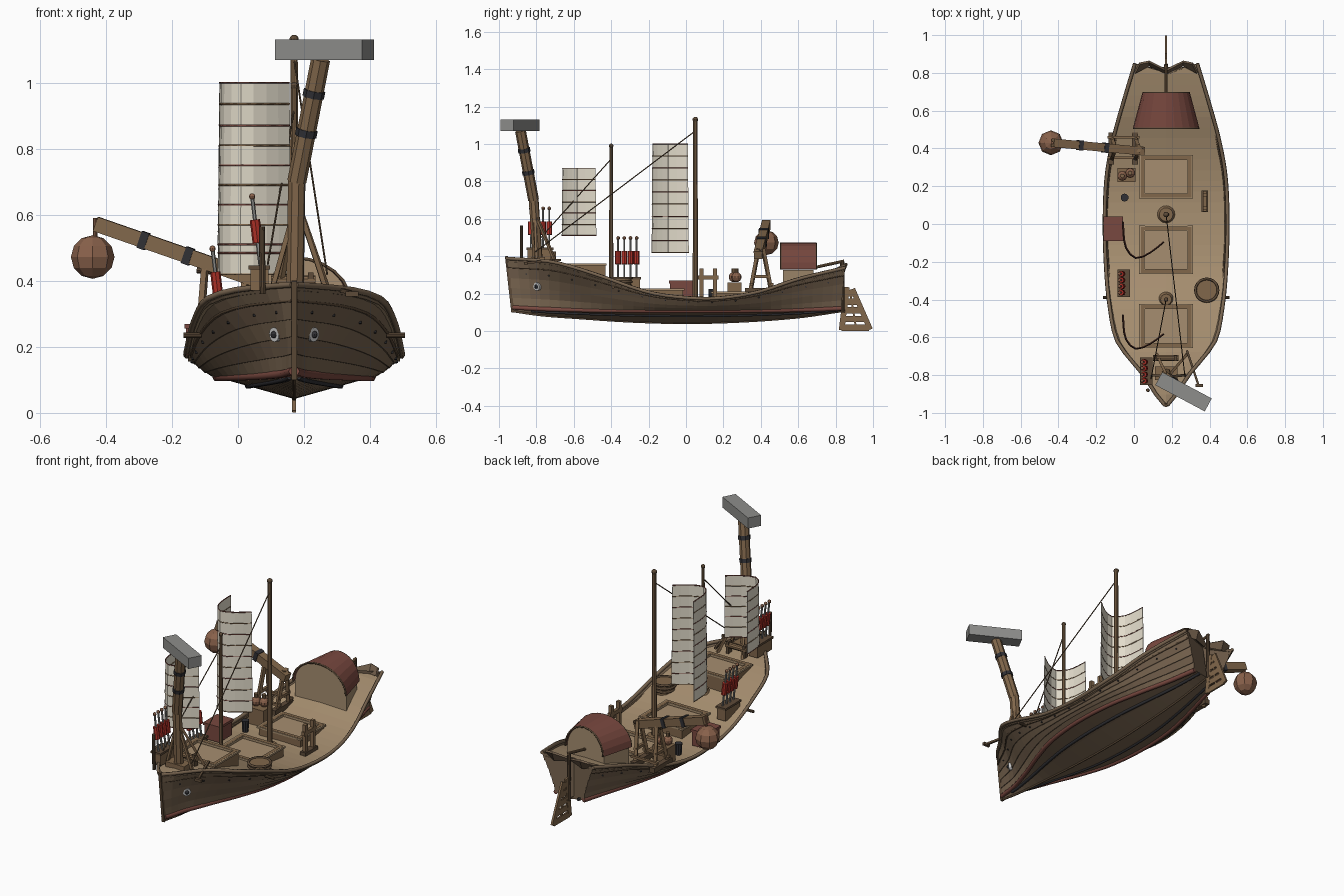
import bpy, bmesh, math
from mathutils import Vector as V

if "Cube" in bpy.data.objects:
    bpy.data.objects.remove(bpy.data.objects["Cube"])

CX = 0.17  # hull centreline
def mat(n, c):
    m = bpy.data.materials.new(n); m.diffuse_color = (*c, 1); return m
HULL = mat("hull_wood", (.19, .13, .08)); HULL2 = mat("hull_wood_dark", (.165, .112, .07))
DECK = mat("deck_wood", (.38, .27, .16)); WOOD = mat("wood", (.22, .135, .07)); DARK = mat("dark_wood", (.11, .07, .04))
RED = mat("red", (.42, .03, .02)); MAROON = mat("maroon", (.19, .065, .05)); BLACK = mat("iron", (.03, .03, .035))
SAIL = mat("sail", (.78, .73, .61)); GREY = mat("grey", (.27, .27, .26)); RUST = mat("rust", (.25, .12, .07))
WHITE = mat("white", (.8, .8, .78))

def curve_at(tab, y):
    """Smooth lookup in a list of (y, value)."""
    y = max(tab[0][0], min(tab[-1][0], y))
    i = max(k for k in range(len(tab) - 1) if tab[k][0] <= y)
    s = lambda k: (tab[min(k+1, len(tab)-1)][1] - tab[max(k-1, 0)][1]) / (tab[min(k+1, len(tab)-1)][0] - tab[max(k-1, 0)][0])
    (a, p), (b, q) = tab[i], tab[i+1]; h = b - a; t = (y - a) / h
    return (2*t**3-3*t*t+1)*p + (t**3-2*t*t+t)*h*s(i) + (3*t*t-2*t**3)*q + (t**3-t*t)*h*s(i+1)

def mesh(name, verts, faces, mats, idx=None):
    me = bpy.data.meshes.new(name); me.from_pydata([tuple(v) for v in verts], [], faces)
    for m in mats: me.materials.append(m)
    if idx: me.polygons.foreach_set("material_index", idx)
    bm = bmesh.new(); bm.from_mesh(me); bmesh.ops.recalc_face_normals(bm, faces=bm.faces); bm.to_mesh(me); bm.free()
    o = bpy.data.objects.new(name, me); bpy.context.collection.objects.link(o); return o

def prim(name, m, fn, **kw):
    bm = bmesh.new(); fn(bm, **kw); me = bpy.data.meshes.new(name); bm.to_mesh(me); bm.free()
    me.materials.append(m); o = bpy.data.objects.new(name, me); bpy.context.collection.objects.link(o); return o

def thicken(o, t):
    s = o.modifiers.new("thick", 'SOLIDIFY'); s.thickness, s.offset = t, 0

def box(name, c, s, m, rz=0):
    o = prim(name, m, bmesh.ops.create_cube, size=1)
    o.location, o.scale, o.rotation_euler = c, s, (0, 0, rz); return o

def aim(o, a, b):
    o.location = (a + b) / 2; o.rotation_mode = 'QUATERNION'
    o.rotation_quaternion = (b - a).to_track_quat('Z', 'Y'); return o

def beam(name, a, b, w, m=WOOD, d=None):
    a, b = V(a), V(b); o = prim(name, m, bmesh.ops.create_cube, size=1)
    o.scale = (w, d or w, (b - a).length); return aim(o, a, b)

def rod(name, a, b, r, m=WOOD, r2=None, n=10):
    a, b = V(a), V(b)
    return aim(prim(name, m, bmesh.ops.create_cone, cap_ends=True, segments=n, radius1=r, radius2=r if r2 is None else r2, depth=(b-a).length), a, b)

def ball(name, c, r, m, u=10, v=7):
    o = prim(name, m, bmesh.ops.create_uvsphere, u_segments=u, v_segments=v, radius=r); o.location = c; return o

def tube(name, pts, r, m, cyclic=False):
    cu = bpy.data.curves.new(name, 'CURVE'); cu.dimensions = '3D'; cu.bevel_depth = r; cu.bevel_resolution = 1
    sp = cu.splines.new('POLY'); sp.points.add(len(pts) - 1); sp.use_cyclic_u = cyclic; cu.use_fill_caps = True
    for p, q in zip(sp.points, pts): p.co = (*q, 1)
    cu.materials.append(m); o = bpy.data.objects.new(name, cu); bpy.context.collection.objects.link(o)
    bpy.ops.object.select_all(action='DESELECT'); o.select_set(True); bpy.context.view_layer.objects.active = o
    bpy.ops.object.convert(target='MESH'); return o

# ---- hull lines
SHEER = [(-.96, .388), (-.73, .372), (-.6, .34), (-.46, .295), (-.2, .207), (0, .178), (.18, .176), (.39, .21), (.6, .278), (.85, .338)]
HALF = [(-.96, .006), (-.9, .055), (-.8, .12), (-.73, .178), (-.62, .26), (-.45, .298), (-.25, .318), (0, .326), (.25, .316), (.45, .28), (.65, .225), (.85, .165)]
KEEL = [(-.96, .105), (-.8, .085), (-.6, .07), (-.3, .05), (0, .042), (.3, .05), (.6, .072), (.85, .105)]
CHINE = [(-.96, .004), (-.9, .015), (-.8, .03), (-.62, .085), (-.45, .15), (-.25, .21), (0, .235), (.25, .22), (.45, .18), (.65, .13), (.85, .09)]
sheer = lambda y: curve_at(SHEER, y)
deck = lambda y: sheer(y) - .018
def skin(y, t, side=1, out=0):
    """Hull surface point: t<0 keel to chine, 0..1 chine to gunwale; hollow at the bow, full amidships."""
    k, c, w, g = (curve_at(T, y) for T in (KEEL, CHINE, HALF, SHEER))
    cz = max(k + .015, .108 + .02 * abs(y) ** 3)
    if t < 0: x, z = c * (1 + t), cz + t * (cz - k)
    else: x, z = c + (w - c) * t ** (.65 + (1.9 if y < 0 else .9) * y * y), cz + (g - cz) * t
    rake = (.035 * max(0, (-y - .7) / .26) - .02 * max(0, (y - .6) / .25)) * (1 - max(t, 0))
    return V((CX + side * (x + out), y + rake, z - (out if t <= 0 else 0)))
YS = [-.96 + 1.81 * i / 32 for i in range(33)]
TS = [-1, -.5, 0, .2, .4, .6, .8, 1]

# planked hull, strakes in alternating browns, with a swallow-tail transom
for side, nm in ((1, "right"), (-1, "left")):
    v, f, ix = [], [], []
    for y in YS:
        for j in range(len(TS) - 1):  # each strake laps slightly over the one below
            v += [skin(y, TS[j], side, .004 if j > 1 else 0), skin(y, TS[j+1], side)]
    n = 2 * (len(TS) - 1)
    for i in range(len(YS) - 1):
        for j in range(n - 1):
            f.append((i*n+j, i*n+j+1, (i+1)*n+j+1, (i+1)*n+j)); ix.append((j // 2) % 2)
    b = len(v); last = (len(YS) - 1) * n
    v += [(CX, .79, .33), (CX, .79, .105)]
    f.append(tuple(range(last, last + n)) + (b, b + 1)); ix.append(1)
    mesh("hull_" + nm, v, f, [HULL, HULL2], ix)
    # gunwale, bottom bands and rubbing strake
    tube("gunwale_" + nm, [skin(y, 1, side) for y in YS], .010, HULL)
    tube("red_band_" + nm, [skin(y, 0, side) for y in YS], .013, MAROON)
    tube("black_band_" + nm, [skin(y, -.4, side) for y in YS[2:]], .009, BLACK)
    tube("wale_" + nm, [skin(y, .82, side) for y in YS], .005, DARK)
    for i in range(14):
        p = skin(-.86 + i * .125, .7, side, .003); rod("hull_rivet", p - V((side*.004, 0, 0)), p + V((side*.004, 0, 0)), .0045, BLACK, n=6)
    # bow eyes and side pegs
    e = skin(-.8, .46, side, .001); d = V((side * .75, -.65, -.1))
    rod("eye_" + nm, e - d * .012, e + d * .012, .022, WHITE, n=14)
    ball("pupil_" + nm, e + d * .012, .011, BLACK)
    rod("side_peg_" + nm, (CX + side*.28, -.39, .235), (CX + side*.335, -.39, .235), .008, DARK)
    # flared stern wing
    thicken(mesh("stern_wing_" + nm, [(CX, .80, .315), (CX, .815, .33), (CX + side*.09, .86, .362), (CX + side*.14, .85, .355),
         (CX + side*.165, .80, .33), (CX + side*.09, .84, .31)], [(0, 1, 2, 5), (5, 2, 3, 4)], [HULL2]), .012)
tube("keel", [skin(y, -1) for y in YS], .006, DARK)
beam("stem", (CX, -.926, .10), (CX, -.960, .40), .016, DARK)

# deck following the sheer
v, f = [], []
for y in YS:
    w = curve_at(HALF, y) * .985
    v += [(CX - w, y, deck(y)), (CX, y, deck(y) + .008), (CX + w, y, deck(y))]
for i in range(len(YS) - 1):
    for j in (0, 1): f.append((3*i+j, 3*i+j+1, 3*i+j+4, 3*i+j+3))
v[-2] = (CX, .80, deck(.8))
mesh("deck", v, f, [DECK])

# cargo hatches: raised frame with inset lid
for y0, y1, z0, z1 in ((.14, .36, .14, .212), (-.26, -.015, .16, .228), (-.65, -.43, .26, .362)):
    yc, h = (y0 + y1) / 2, z1 - z0
    box("hatch_lid", (CX, yc, (z0 + z1) / 2 - .008), (.24, y1 - y0 - .03, h - .016), DECK)
    for s in (-1, 1):
        box("hatch_side", (CX + s*.125, yc, (z0 + z1) / 2), (.018, y1 - y0, h), WOOD)
        box("hatch_end", (CX, yc + s * ((y1 - y0) / 2 - .009), (z0 + z1) / 2), (.235, .018, h), WOOD)
        box("hatch_rim", (CX + s*.128, yc, z1 - .006), (.03, y1 - y0 + .012, .01), DECK)
        box("hatch_rim_end", (CX, yc + s * ((y1 - y0) / 2 - .008), z1 - .006), (.23, .026, .01), DECK)

# masts, collars and stays
for nm, y, top, r in (("fore_mast", -.4, .99, .012), ("main_mast", .05, 1.13, .015)):
    rod(nm, (CX, y, deck(y) - .03), (CX, y, top), r, WOOD, r * .75)
    ball(nm + "_tip", (CX, y, top), r, DARK)
    rod(nm + "_collar", (CX, y, deck(y)), (CX, y, deck(y) + .025), r * 3.4, WOOD, r * 2.4, 16)
rod("main_stay", (CX, .05, 1.07), (.27, -.81, .42), .003, DARK, n=6)
rod("fore_stay", (CX, -.4, .92), (.09, -.82, .45), .003, DARK, n=6)

# curled battened sails
PATH = [(0, -.055, .01), (1, -.053, -.05), (2, -.04, -.125), (3, .01, -.178), (4, .085, -.15), (5, .155, -.095)]
PX, PY = [(a, b) for a, b, c in PATH], [(a, c) for a, b, c in PATH]
for nm, dy, z0, z1, sy, n in (("main_sail", 0, .42, 1.0, 1, 9), ("fore_sail", -.487, .51, .87, .93, 6)):
    rows = []
    for k in range(n + 1):
        z = z0 + (z1 - z0) * k / n; s = 1.05 - .05 * k / n
        rows.append([V((.05 + (curve_at(PX, i/2) - .05) * s, dy - .09 + (curve_at(PY, i/2) + .09) * s * sy, z)) for i in range(11)])
    o = mesh(nm, sum(rows, []), [(k*11+i, k*11+i+1, k*11+i+12, k*11+i+11) for k in range(n) for i in range(10)], [SAIL])
    thicken(o, .003)
    for k, r in enumerate(rows): tube(nm + "_batten", r, .003, MAROON if k % 2 == n % 2 else WOOD)

# bow ram: bent post, hammer block, bands and braces
A, B, C = V((.172, -.79, .34)), V((.178, -.815, .70)), V((.25, -.885, 1.07))
rod("ram_post_lower", A, B + V((0, 0, .01)), .027, WOOD, n=8)
rod("ram_post_upper", B, C, .029, WOOD, n=8)
for t in (.4, .72):
    p = B.lerp(C, t); d = (C - B).normalized() * .011; rod("ram_band", p - d, p + d, .033, BLACK, n=8)
box("ram_block", (.262, -.888, 1.10), (.297, .078, .062), GREY, math.radians(-28))
for dx, dy in ((.10, -.01), (-.07, -.01), (.11, .10), (-.05, .10)):
    beam("ram_brace", (CX + dx, -.79 + dy, deck(-.79 + dy)), (.178, -.81, .64), .014)
box("ram_foot", (CX, -.79, .375), (.12, .07, .04), WOOD)
rod("windlass", (.10, -.71, .40), (.235, -.71, .40), .016, WOOD)
for x in (.115, .22): box("windlass_post", (x, -.71, .39), (.016, .03, .07), DARK)
beam("anchor_bar", (.28, -.67, .38), (.34, -.85, .365), .012, DARK)
box("anchor_stock", (.345, -.855, .36), (.04, .016, .016), DARK)
rod("bow_post", (.075, -.88, .36), (.072, -.88, .565), .009, DARK)

# rocket racks
for x, y0, z in ((-.055, -.363, .212), (.065, -.83, .37)):
    box("rack_box", (x, y0 + .05, z + .035), (.055, .135, .07), WOOD)
    box("rack_rim", (x, y0 + .05, z + .07), (.065, .145, .012), DARK)
    for k in range(4):
        P = lambda h: V((x - .12 * (h - .1), y0 + .033 * k, z + h))
        rod("rocket_stick", P(.04), P(.28), .006, GREY, n=6)
        rod("rocket_body", P(.145), P(.215), .0155, RED, n=8)
        ball("rocket_tip", P(.285), .010, RUST)

# side catapult
a, b = V((.05, .385, .405)), V((-.43, .43, .572))
beam("catapult_arm", a, b, .045)
for t in (.42, .7):
    p = a.lerp(b, t); d = (b - a).normalized() * .012; beam("catapult_band", p - d, p + d, .053, BLACK)
ball("catapult_ball", (-.44, .43, .472), .066, RUST, 8, 6)
rod("ball_link", (-.432, .43, .53), (-.432, .43, .59), .007, RUST)
for x in (-.10, .025):
    for s in (-1, 1): beam("catapult_leg", (x - .02, .4 + s*.06, .19), (x, .4 + s*.012, .44), .018)
    box("catapult_tie", (x - .01, .4, .29), (.016, .1, .016), WOOD)
    box("catapult_sill", (x - .02, .4, .215), (.03, .17, .03), DARK)
rod("catapult_axle", (-.125, .4, .435), (.05, .4, .42), .012, DARK)
for y in (.35, .46): beam("catapult_rail", (-.14, y, .25), (.03, y, .25), .014)

# stern canopy: vaulted roof over timber walls
N = 12; ends = []
for y, hw in ((.507, .172), (.695, .122)):
    ends.append([V((CX + hw * math.cos(math.pi * i / N), y, .33 + .14 * math.sin(math.pi * i / N))) for i in range(N + 1)])
o = mesh("canopy_roof", ends[0] + ends[1], [(i, i+1, N+2+i, N+1+i) for i in range(N)], [MAROON])
thicken(o, .008)
for e in ends: tube("canopy_hoop", e, .005, DARK)
for i in (2, 4, 6, 8, 10): rod("canopy_rib", ends[0][i], ends[1][i], .004, DARK, n=6)
sh = lambda e, s: [V((CX + (p.x - CX) * .97, p.y + s, p.z - .004)) for p in e] + [V((CX + q * abs(e[0].x - CX)*.97, e[0].y + s, .23)) for q in (-1, 1)]
f0, f1 = sh(ends[0], .012), sh(ends[1], -.012); M = len(f0)
mesh("canopy_walls", f0 + f1, [tuple(range(M)), tuple(range(M, 2*M)), (0, M-1, 2*M-1, M), (N, N+1, M+N+1, M+N)], [DECK])

# rudder of spaced boards, post and tiller
beam("rudder_front", (CX, .86, .235), (CX, .832, .005), .012, WOOD, .03)
beam("rudder_back", (CX, .89, .225), (CX, .985, .008), .012, WOOD, .028)
for k in range(5):
    z = .018 + k * .046; beam("rudder_board", (CX, .83 + z*.1, z), (CX, .985 - z*.43, z), .010, WOOD, .034)
beam("rudder_mid", (CX, .875, .22), (CX, .91, .01), .010)
rod("rudder_post", (CX, .84, .10), (CX, .835, .375), .011, DARK)
rod("tiller", (CX, .69, .34), (CX, .845, .374), .008, WOOD)

# deck gear
box("chest", (-.11, -.025, .215), (.095, .12, .08), MAROON)
box("chest_lid", (-.11, -.025, .262), (.105, .13, .014), MAROON)
box("pot_crate", (-.04, .26, .21), (.095, .075, .10), WOOD)
for x, y in ((-.062, .255), (-.02, .27)):
    ball("pot", (x, y, .288), .027, RUST); rod("pot_neck", (x, y, .305), (x, y, .335), .011, WOOD)
rod("bucket", (-.05, .14, .16), (-.05, .14, .225), .017, BLACK, .021)
for y in (.083, .155): box("bollard_post", (.375, y, .25), (.022, .02, .17), WOOD)
box("bollard_bar", (.375, .12, .285), (.02, .11, .022), WOOD)
box("bollard_base", (.375, .12, .17), (.036, .115, .02), DARK)
z = deck(-.35)
rod("tub", (.385, -.35, z - .02), (.385, -.35, z + .045), .054, WOOD, .06, 16)
ring = lambda r, h: [(.385 + r*math.cos(i*math.pi/10), -.35 + r*math.sin(i*math.pi/10), z + h) for i in range(20)]
for r, h in ((.056, .005), (.059, .025), (.06, .045)): tube("tub_rope", ring(r, h), .007, DARK, True)

for m in bpy.data.materials:
    if m.users and not m.is_grease_pencil:
        m.use_nodes = True
        m.node_tree.nodes["Principled BSDF"].inputs["Base Color"].default_value = m.diffuse_color
